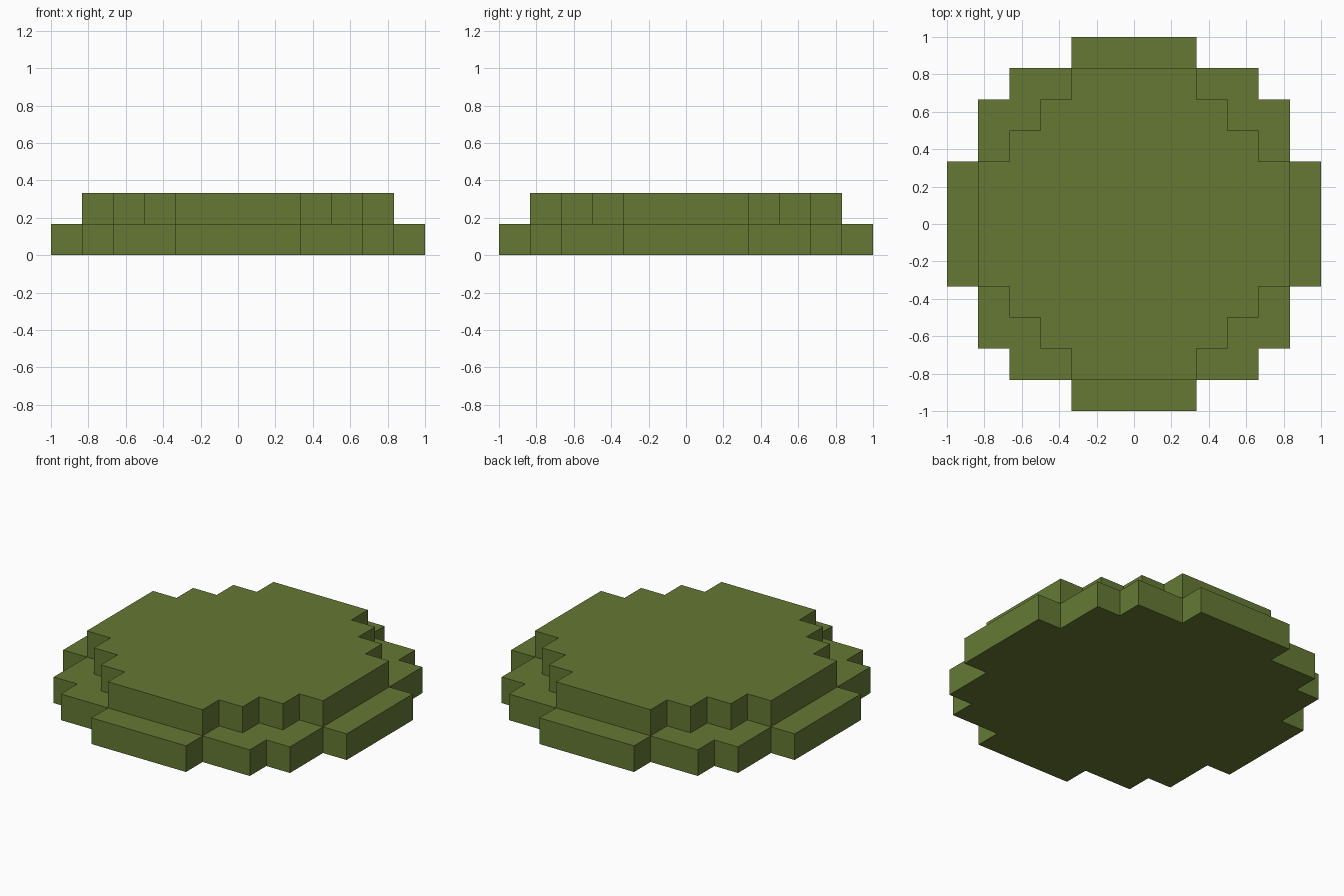
import bpy
import bmesh

cube = bpy.data.objects.get("Cube")
if cube:
    bpy.data.objects.remove(cube, do_unlink=True)

U = 1 / 6  # one block step

# Leaf green material
green = bpy.data.materials.new("leaf_green")
green.use_nodes = True
colour = (0.130, 0.191, 0.034, 1)
green.diffuse_color = colour
bsdf = green.node_tree.nodes["Principled BSDF"]
bsdf.inputs["Base Color"].default_value = colour
bsdf.inputs["Roughness"].default_value = 0.9


def stepped_disc(name, quarter, z, height):
    """Extrude a blocky disc from one quarter of its outline, in block steps."""
    outline = []
    pts = quarter
    for _ in range(4):
        outline += pts
        pts = [(-y, x) for x, y in pts]
    bm = bmesh.new()
    base = bm.faces.new([bm.verts.new((x * U, y * U, 0)) for x, y in outline])
    top = bmesh.ops.extrude_face_region(bm, geom=[base], use_keep_orig=True)
    verts = [g for g in top["geom"] if isinstance(g, bmesh.types.BMVert)]
    bmesh.ops.translate(bm, verts=verts, vec=(0, 0, height * U))
    bmesh.ops.recalc_face_normals(bm, faces=bm.faces)
    mesh = bpy.data.meshes.new(name)
    bm.to_mesh(mesh)
    bm.free()
    mesh.materials.append(green)
    obj = bpy.data.objects.new(name, mesh)
    obj.location.z = z * U
    bpy.context.collection.objects.link(obj)
    return obj


# Wide lower layer
stepped_disc("lower_layer",
             [(6, -2), (6, 2), (5, 2), (5, 4), (4, 4), (4, 5), (2, 5)], 0, 1)
# Smaller upper layer
stepped_disc("upper_layer",
             [(5, -2), (5, 2), (4, 2), (4, 3), (3, 3), (3, 4), (2, 4)], 1, 1)
